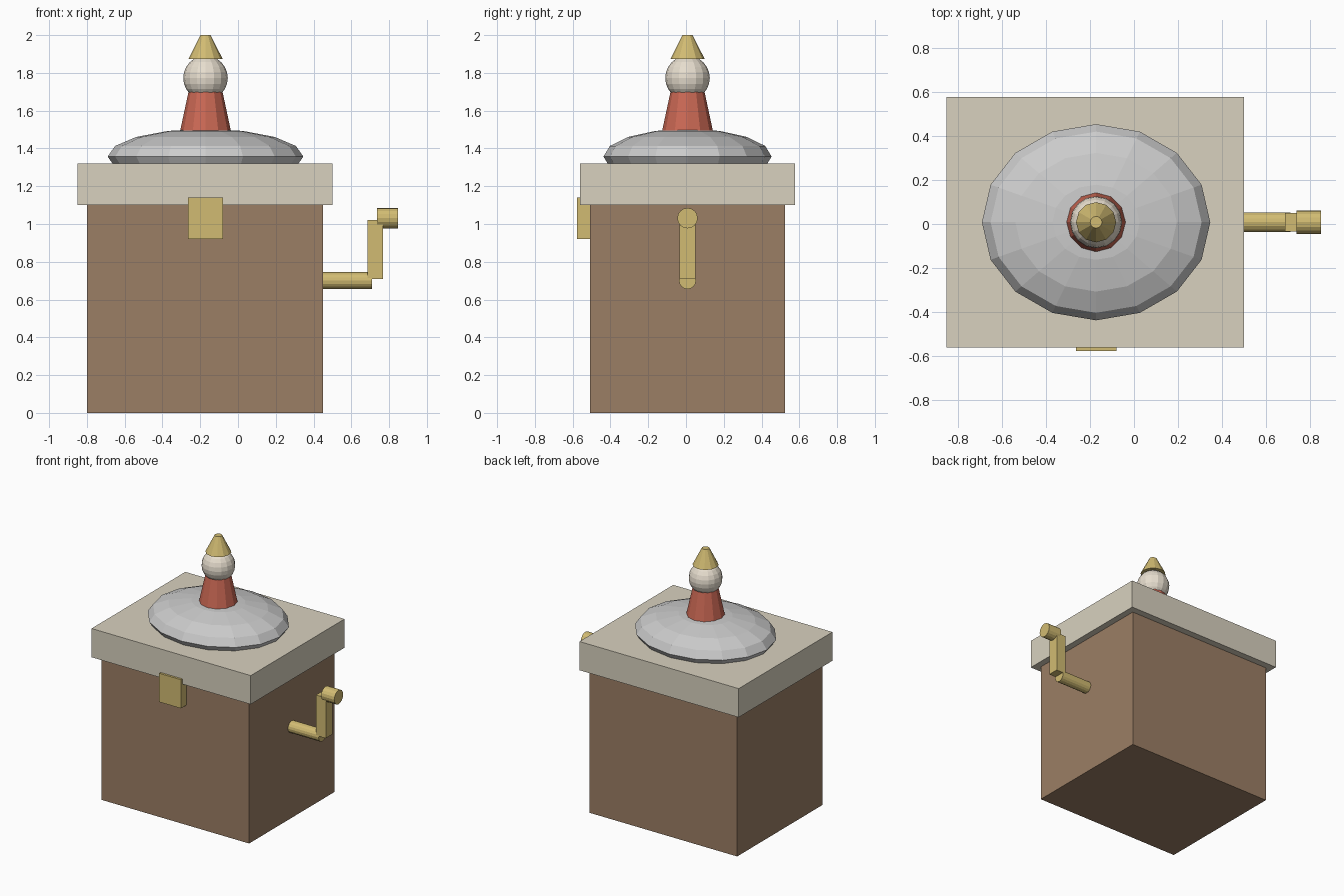
import bpy
from math import pi

if "Cube" in bpy.data.objects:
    bpy.data.objects.remove(bpy.data.objects["Cube"])


def material(name, rgb):
    m = bpy.data.materials.new(name)
    m.diffuse_color = (*rgb, 1)
    m.use_nodes = True
    m.node_tree.nodes["Principled BSDF"].inputs["Base Color"].default_value = m.diffuse_color
    return m


WOOD = material("brown", (0.33, 0.21, 0.13))
CREAM = material("cream", (0.69, 0.64, 0.52))
BRASS = material("brass", (0.64, 0.50, 0.17))
RED = material("red", (0.60, 0.14, 0.09))
PALE = material("pale", (0.80, 0.73, 0.62))
CX, CY = -0.172, 0.008  # vertical axis of box and figure


def finish(name, mat):
    ob = bpy.context.object
    ob.name = name
    if mat:
        ob.data.materials.append(mat)
    return ob


def block(name, x, y, z, mat):
    """Box given by its (min, max) range on each axis."""
    bpy.ops.mesh.primitive_cube_add(size=1, location=[sum(r) / 2 for r in (x, y, z)])
    bpy.context.object.scale = [r[1] - r[0] for r in (x, y, z)]
    return finish(name, mat)


def cone(name, r1, r2, z1, z2, sides, mat):
    bpy.ops.mesh.primitive_cone_add(vertices=sides, radius1=r1, radius2=r2,
                                    depth=z2 - z1, location=(CX, CY, (z1 + z2) / 2))
    return finish(name, mat)


def rod(name, r, x1, x2, z, mat):
    """Cylinder lying along x."""
    bpy.ops.mesh.primitive_cylinder_add(vertices=16, radius=r, depth=x2 - x1,
                                        location=((x1 + x2) / 2, CY, z),
                                        rotation=(0, pi / 2, 0))
    return finish(name, mat)


def ball(name, segments, rings, radii, z, mat=None):
    bpy.ops.mesh.primitive_uv_sphere_add(segments=segments, ring_count=rings,
                                         radius=1, location=(CX, CY, z))
    bpy.context.object.scale = radii
    return finish(name, mat)


# Box, lid and clasp
block("box_body", (-0.80, 0.45), (-0.508, 0.523), (0, 1.10), WOOD)
block("lid", (-0.85, 0.50), (-0.56, 0.576), (1.10, 1.32), CREAM)
block("clasp", (-0.264, -0.08), (-0.577, -0.507), (0.92, 1.14), BRASS)

# Cushion dome and figure on top
ball("dome", 16, 8, (0.518, 0.445, 0.147), 1.357)
cone("figure_body", 0.134, 0.09, 1.495, 1.70, 12, RED)
ball("figure_head", 16, 12, (0.118, 0.118, 0.118), 1.773, PALE)
cone("figure_hat", 0.091, 0.027, 1.873, 2.0, 12, BRASS)

# Crank on the right side
rod("crank_shaft", 0.045, 0.44, 0.71, 0.70, BRASS)
block("crank_arm", (0.685, 0.768), (CY - 0.042, CY + 0.042), (0.71, 1.02), BRASS)
rod("crank_knob", 0.054, 0.737, 0.848, 1.031, BRASS)
